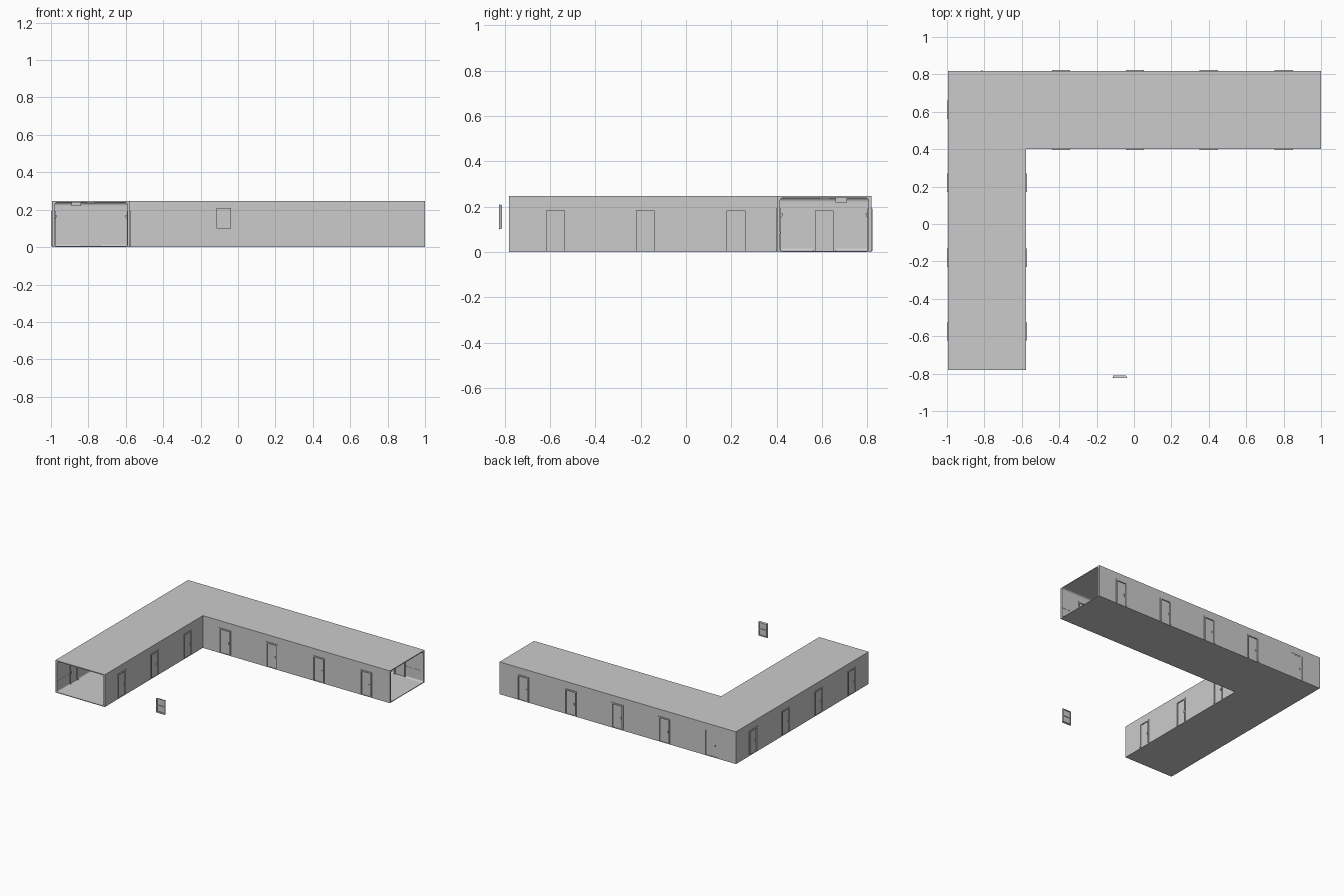
import bpy, bmesh, math
from mathutils import Vector, Matrix

if "Cube" in bpy.data.objects:
    bpy.data.objects.remove(bpy.data.objects["Cube"])

T = 0.013            # wall thickness
Z0, Z1, ROOF = 0.005, 0.239, 0.246
DW, DH, FR = 0.078, 0.182, 0.010   # door leaf width, height, frame width


def finish(bm, name, mat=Matrix(), smooth=False):
    bmesh.ops.recalc_face_normals(bm, faces=bm.faces)
    me = bpy.data.meshes.new(name)
    bm.to_mesh(me)
    bm.free()
    me.transform(mat)
    ob = bpy.data.objects.new(name, me)
    bpy.context.collection.objects.link(ob)
    if smooth:
        bpy.context.view_layer.objects.active = ob
        ob.select_set(True)
        bpy.ops.object.shade_smooth_by_angle()
        ob.select_set(False)
    return ob


def box(bm, lo, hi):
    lo, hi = Vector(lo), Vector(hi)
    size = hi - lo
    m = Matrix.Translation((lo + hi) / 2) @ Matrix.Diagonal((*size, 1))
    bmesh.ops.create_cube(bm, size=1, matrix=m)


def strip(bm, profile, u0, u1):
    # extrude a (inward, z) profile along the wall
    a = [bm.verts.new((u0, n, z)) for n, z in profile]
    f = bm.faces.new(a)
    r = bmesh.ops.extrude_face_region(bm, geom=[f])
    vs = [g for g in r['geom'] if isinstance(g, bmesh.types.BMVert)]
    bmesh.ops.translate(bm, verts=vs, vec=(u1 - u0, 0, 0))
    bm.faces.ensure_lookup_table()


def slab(name, z0, z1):
    # L-shaped plate covering both arms
    bm = bmesh.new()
    pts = [(-.994, .818), (-.994, -.78), (-.577, -.78), (-.577, .401), (1, .401), (1, .818)]
    f = bm.faces.new([bm.verts.new((x, y, z0)) for x, y in pts])
    r = bmesh.ops.extrude_face_region(bm, geom=[f])
    vs = [g for g in r['geom'] if isinstance(g, bmesh.types.BMVert)]
    bmesh.ops.translate(bm, verts=vs, vec=(0, 0, z1 - z0))
    finish(bm, name)


def cove(z, s, r):
    # quarter-round fillet between wall and floor or ceiling
    arc = [(T + r - r * math.sin(a), z + s * (r - r * math.cos(a)))
           for a in [i * math.pi / 8 for i in range(5)]]
    return [(T, z)] + arc


def door(m, u, out):
    h = DW / 2
    # frame around the opening
    bm = bmesh.new()
    lo, hi = (-.005 if out else .002), T + .004
    for s in (-1, 1):
        x0, x1 = sorted((u + s * h, u + s * (h + FR)))
        box(bm, (x0, lo, Z0), (x1, hi, DH + FR))
    box(bm, (u - h, lo, DH), (u + h, hi, DH + FR))
    finish(bm, 'door_frame', m)
    # leaf
    bm = bmesh.new()
    box(bm, (u - h, .003, Z0), (u + h, .009, DH))
    finish(bm, 'door_leaf', m)
    # lever handles on both sides
    bm = bmesh.new()
    x = u + h - .010
    for a, b in ((-.001, .003), (.009, .013)):
        box(bm, (x - .002, a, .082), (x + .002, b, .098))
        n = a if a < 0 else b
        box(bm, (x - .009, n - .001, .091), (x + .001, n + .001, .094))
    finish(bm, 'door_handle', m)


def wall(name, p0, p1, doors, lamps, hidden=()):
    # local axes: u along the wall, n into the corridor, z up
    p0, p1 = Vector((*p0, 0)), Vector((*p1, 0))
    d = (p1 - p0).normalized()
    L = (p1 - p0).length
    n = Vector((-d.y, d.x, 0))
    m = Matrix(((d.x, n.x, 0, p0.x), (d.y, n.y, 0, p0.y), (0, 0, 1, 0), (0, 0, 0, 1)))
    us = sorted(abs((v - (p0.x if abs(d.x) > .5 else p0.y))) for v in doors)
    h = DW / 2 + FR
    edges = [0] + [e for u in us for e in (u - h, u + h)] + [L]
    bm, trim = bmesh.new(), bmesh.new()
    for a, b in zip(edges[::2], edges[1::2]):
        box(bm, (a, 0, Z0), (b, T, DH + FR))
        strip(trim, cove(Z0, 1, .010), a, b)
        box(trim, (a, T, .084), (b, T + .0015, .089))
    box(bm, (0, 0, DH + FR), (L, T, Z1))
    finish(bm, name, m)
    finish(trim, name + '_skirting_and_rail', m, True)
    bm = bmesh.new()
    strip(bm, cove(Z1, -1, .016), 0, L)
    finish(bm, name + '_ceiling_cove', m, True)
    for u, v in zip(us, sorted(doors, key=lambda v: abs(v - (p0.x if abs(d.x) > .5 else p0.y)))):
        door(m, u, v not in hidden)
    # wall lamps: bracket and tapered shade
    for v in lamps:
        u = abs(v - (p0.x if abs(d.x) > .5 else p0.y))
        bm = bmesh.new()
        box(bm, (u - .004, T, .145), (u + .004, T + .003, .170))
        strip(bm, [(T + .003, .152), (T + .007, .152), (T + .015, .170), (T + .003, .170)],
              u - .010, u + .010)
        finish(bm, 'wall_lamp', m)


# shell
slab('floor', 0, Z0)
slab('roof', Z1, ROOF)

# walls with their doors
xs, ys = [-.39, .005, .40, .80], [.22, -.18, -.575]
lx, ly = [-.19, .2, .6], [.02, -.38]
wall('outer_side_wall', (-.994, .818), (-.994, -.78), [.61] + ys, ly)
wall('outer_back_wall', (1, .818), (-.994, .818), [-.788] + xs, lx, hidden=[-.788])
wall('inner_side_wall', (-.577, -.78), (-.577, .401 + T), ys, ly)
wall('inner_back_wall', (-.577 - T, .401), (1, .401), xs, lx)


# ceiling fittings in both arms
def fitting(name, c, s):
    bm = bmesh.new()
    c, s = Vector(c), Vector(s) / 2
    box(bm, c - s, c + s)
    finish(bm, name)


for x in lx:
    fitting('ceiling_light', (x, .61, .236), (.10, .045, .006))
for y in ly:
    fitting('ceiling_light', (-.787, y, .236), (.045, .10, .006))
fitting('hanging_sign', (.4, .685, .229), (.005, .05, .02))
fitting('hanging_sign', (-.865, -.18, .229), (.05, .005, .02))

# free-standing window: bevelled frame, crossbar and two panes
bm = bmesh.new()
X0, X1, A, B, W = -.115, -.038, .100, .210, .010
for x0, x1, z0, z1 in ((X0, X0 + W, A, B), (X1 - W, X1, A, B), (X0 + W, X1 - W, A, A + W),
                       (X0 + W, X1 - W, B - W, B), (X0 + W, X1 - W, .151, .159)):
    box(bm, (x0, -.824, z0), (x1, -.811, z1))
c = Vector(((X0 + X1) / 2, 0, (A + B) / 2))
for v in bm.verts:
    if v.co.y > -.815:      # rear of the frame tapers inward
        if v.co.x in (min(w.co.x for w in bm.verts), max(w.co.x for w in bm.verts)):
            v.co.x += .004 if v.co.x < c.x else -.004
        if abs(v.co.z - c.z) > .054:
            v.co.z += .004 if v.co.z < c.z else -.004
finish(bm, 'window_frame')
for z0, z1 in ((A + W, .151), (.159, B - W)):
    fitting('window_pane', ((X0 + X1) / 2, -.817, (z0 + z1) / 2), (X1 - X0 - 2 * W, .003, z1 - z0))
